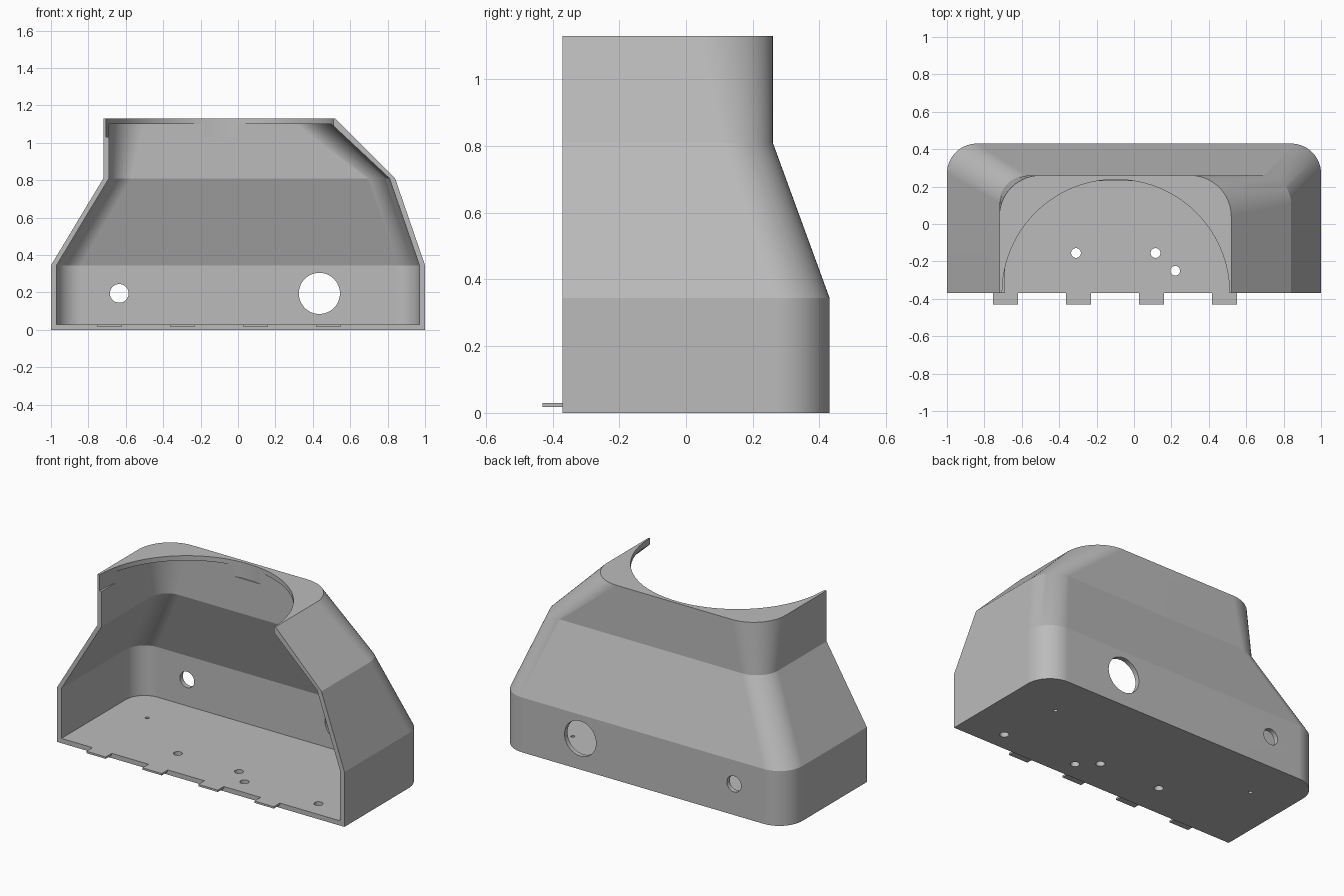
import bpy, bmesh, math
from mathutils import Matrix

cube = bpy.data.objects.get("Cube")
if cube:
    bpy.data.objects.remove(cube, do_unlink=True)

grey = bpy.data.materials.new("plain grey")
grey.use_nodes = True
colour = (0.5, 0.5, 0.5, 1)
grey.diffuse_color = colour
grey.node_tree.nodes["Principled BSDF"].inputs["Base Color"].default_value = colour

FRONT = -0.37
WALL = 0.03


def add_object(name, bm):
    bmesh.ops.recalc_face_normals(bm, faces=bm.faces)
    mesh = bpy.data.meshes.new(name)
    bm.to_mesh(mesh)
    bm.free()
    mesh.materials.append(grey)
    obj = bpy.data.objects.new(name, mesh)
    bpy.context.collection.objects.link(obj)
    return obj


def loft(name, levels, front, steps=14):
    """Stack of outlines with a straight front and two rounded back corners."""
    bm = bmesh.new()
    rings = []
    for z, left, right, back, r in levels:
        pts = [(left, front), (right, front)]
        for cx, start in ((right - r, 0), (left + r, math.pi / 2)):
            for i in range(steps + 1):
                a = start + i / steps * math.pi / 2
                pts.append((cx + r * math.cos(a), back - r + r * math.sin(a)))
        rings.append([bm.verts.new((x, y, z)) for x, y in pts])
    for low, high in zip(rings, rings[1:]):
        for i in range(len(low)):
            j = (i + 1) % len(low)
            bm.faces.new((low[i], low[j], high[j], high[i]))
    bm.faces.new(rings[0])
    bm.faces.new(rings[-1])
    return add_object(name, bm)


def cylinder(name, centre, radius, depth, along_y=False, sides=32):
    bm = bmesh.new()
    turn = Matrix.Rotation(math.pi / 2 if along_y else 0, 4, 'X')
    bmesh.ops.create_cone(bm, cap_ends=True, segments=sides, radius1=radius,
                          radius2=radius, depth=depth,
                          matrix=Matrix.Translation(centre) @ turn)
    return add_object(name, bm)


def cut(target, cutter):
    mod = target.modifiers.new("cut", 'BOOLEAN')
    mod.operation = 'DIFFERENCE'
    mod.solver = 'EXACT'
    mod.object = cutter
    bpy.context.view_layer.objects.active = target
    bpy.ops.object.modifier_apply(modifier=mod.name)
    bpy.data.objects.remove(cutter, do_unlink=True)


# Outer hood: z, left edge, right edge, back edge, corner radius
outline = [(0, -1, 1, 0.43, 0.16), (0.345, -1, 1, 0.43, 0.16),
           (0.81, -0.72, 0.84, 0.26, 0.15), (1.13, -0.72, 0.52, 0.26, 0.22)]
housing = loft("housing_shell", outline, FRONT)

# Hollow interior, open at the front
inside = [(z, a + WALL, b - WALL, y - WALL, r - WALL) for z, a, b, y, r in outline]
inside[0] = (WALL, *inside[0][1:])
inside[-1] = (1.13 - WALL, -0.69, 0.50, 0.23, 0.19)
cut(housing, loft("cavity", inside, -0.6))

# Half-round opening in the top
cut(housing, cylinder("top_opening", (-0.097, FRONT, 1.13), 0.608, 0.2, sides=96))

# Round ports through the back wall
for x, r in ((-0.635, 0.05), (0.435, 0.11)):
    cut(housing, cylinder("back_port", (x, 0.42, 0.195), r, 0.2, True, 48))

# Screw holes through the floor
for x, y, r in ((-0.31, -0.155, 0.026), (0.115, -0.155, 0.026), (0.22, -0.25, 0.026),
                (0.735, -0.25, 0.026), (0.69, 0.14, 0.012), (-0.73, 0.14, 0.012)):
    cut(housing, cylinder("floor_hole", (x, y, 0.015), r, 0.1))

bpy.ops.object.select_all(action='DESELECT')
housing.select_set(True)
bpy.context.view_layer.objects.active = housing
bpy.ops.object.shade_smooth_by_angle(angle=math.radians(16))
weighted = housing.modifiers.new("even shading", 'WEIGHTED_NORMAL')
weighted.keep_sharp = True

# Locating tabs along the front edge of the floor
for i in range(4):
    bm = bmesh.new()
    place = Matrix.Translation((-0.687 + 0.39 * i, FRONT - 0.03, 0.024))
    bmesh.ops.create_cube(bm, size=1, matrix=place @ Matrix.Diagonal((0.134, 0.06, 0.012, 1)))
    add_object(f"floor_tab_{i + 1}", bm)
